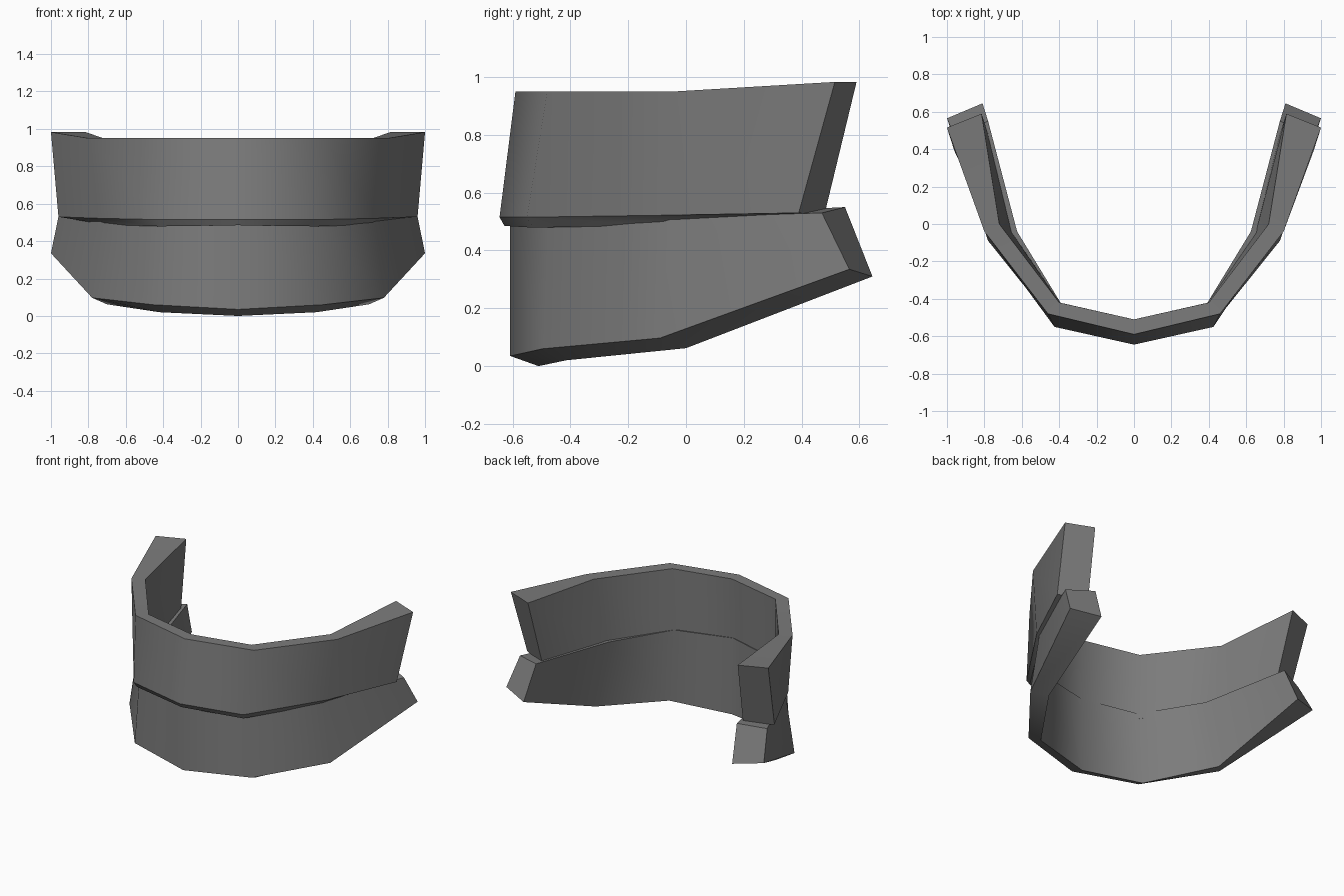
import bpy
import bmesh

if "Cube" in bpy.data.objects:
    bpy.data.objects.remove(bpy.data.objects["Cube"])

grey = bpy.data.materials.new("dark_grey")
grey.diffuse_color = (0.2, 0.2, 0.2, 1.0)
grey.use_nodes = True
grey.node_tree.nodes["Principled BSDF"].inputs["Base Color"].default_value = grey.diffuse_color


def band(name, rails):
    """Sweep a closed section along a mirrored U. Each rail runs from centre to right tip."""
    bm = bmesh.new()
    # Mirror every rail so it runs from left tip to right tip
    full = [[(-x, y, z) for x, y, z in reversed(r[1:])] + r for r in rails]
    vs = [[bm.verts.new(p) for p in r] for r in full]
    n, m = len(vs), len(vs[0])
    for i in range(n):
        a, b = vs[i], vs[(i + 1) % n]
        for j in range(m - 1):
            bm.faces.new((a[j], a[j + 1], b[j + 1], b[j]))
    # End caps
    bm.faces.new([r[0] for r in vs])
    bm.faces.new([r[-1] for r in reversed(vs)])
    bmesh.ops.recalc_face_normals(bm, faces=bm.faces)
    # Smooth around the curve, crisp along the rails and at the tips
    for f in bm.faces:
        f.smooth = True
    for r in vs:
        for j in range(m - 1):
            bm.edges.get((r[j], r[j + 1])).smooth = False
    for j in (0, m - 1):
        for i in range(n):
            bm.edges.get((vs[i][j], vs[(i + 1) % n][j])).smooth = False
    me = bpy.data.meshes.new(name)
    bm.to_mesh(me)
    bm.free()
    me.materials.append(grey)
    ob = bpy.data.objects.new(name, me)
    bpy.context.collection.objects.link(ob)
    return ob


# Upper band: outer top, outer bottom, underside lip, inner bottom, inner top
band("upper_band", [
    [(0, -0.59, 0.95), (0.46, -0.48, 0.95), (0.80, -0.04, 0.95), (1.0, 0.515, 0.983)],
    [(0, -0.645, 0.515), (0.425, -0.55, 0.515), (0.745, -0.07, 0.522), (0.96, 0.39, 0.53)],
    [(0, -0.628, 0.485), (0.415, -0.53, 0.479), (0.705, -0.085, 0.487), (0.93, 0.405, 0.528)],
    [(0, -0.53, 0.485), (0.38, -0.44, 0.482), (0.65, -0.05, 0.487), (0.78, 0.48, 0.528)],
    [(0, -0.51, 0.95), (0.40, -0.42, 0.95), (0.72, 0.0, 0.95), (0.815, 0.59, 0.983)],
])

# Lower band: outer top, outer bottom, inner bottom, inner top
band("lower_band", [
    [(0, -0.608, 0.51), (0.435, -0.475, 0.51), (0.735, -0.055, 0.513), (0.96, 0.47, 0.53)],
    [(0, -0.608, 0.035), (0.455, -0.495, 0.06), (0.78, -0.09, 0.097), (1.0, 0.565, 0.335)],
    [(0, -0.51, 0.0), (0.42, -0.415, 0.02), (0.70, 0.0, 0.062), (0.81, 0.645, 0.31)],
    [(0, -0.522, 0.53), (0.39, -0.425, 0.52), (0.625, -0.04, 0.52), (0.78, 0.55, 0.55)],
])
